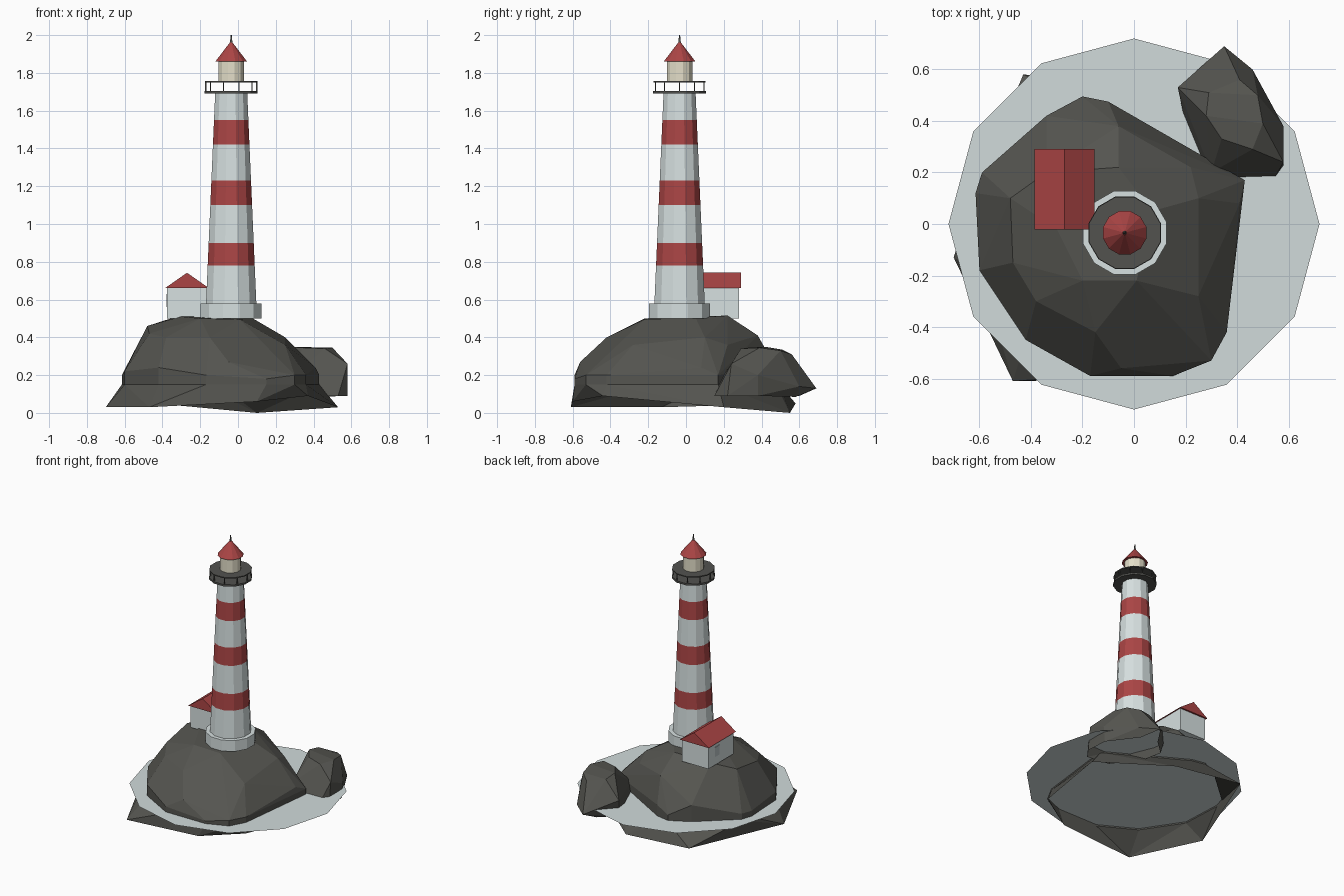
import bpy, bmesh, math
from mathutils import Vector

old = bpy.data.objects.get("Cube")
if old:
    bpy.data.objects.remove(old, do_unlink=True)


def material(name, rgb):
    mat = bpy.data.materials.new(name)
    mat.use_nodes = True
    color = (*rgb, 1)
    mat.diffuse_color = color
    bsdf = next(n for n in mat.node_tree.nodes if n.type == "BSDF_PRINCIPLED")
    bsdf.inputs["Base Color"].default_value = color
    bsdf.inputs["Roughness"].default_value = 0.9
    return mat


WHITE = material("white paint", (0.68, 0.75, 0.75))
RED = material("red paint", (0.41, 0.06, 0.06))
ROCK = material("dark rock", (0.09, 0.09, 0.08))
IRON = material("dark iron", (0.085, 0.085, 0.078))
WATER = material("pale water", (0.64, 0.71, 0.71))
CREAM = material("cream lantern", (0.78, 0.74, 0.59))
GLASS = material("grey window", (0.5, 0.56, 0.58))

SIDES = 12
POSTS = 10
CENTER = Vector((-0.036, -0.034, 0))


def ring_point(radius, z, turn):
    """Point on a ring around the tower axis, turn counted in full circles."""
    a = math.tau * turn
    return CENTER + Vector((radius * math.cos(a), radius * math.sin(a), z))


def finish(name, bm, *mats):
    mesh = bpy.data.meshes.new(name)
    bm.to_mesh(mesh)
    bm.free()
    for mat in mats:
        mesh.materials.append(mat)
    obj = bpy.data.objects.new(name, mesh)
    bpy.context.collection.objects.link(obj)
    return obj


def lathe(name, profile, mats, rule=lambda k: 0):
    """Turn (radius, z) pairs into a capped faceted solid."""
    bm = bmesh.new()
    rings = [[bm.verts.new(ring_point(r, z, (i + 0.5) / SIDES)) for i in range(SIDES)]
             for r, z in profile]
    for k, (low, high) in enumerate(zip(rings, rings[1:])):
        for i in range(SIDES):
            j = (i + 1) % SIDES
            bm.faces.new((low[i], low[j], high[j], high[i])).material_index = rule(k)
    bm.faces.new(rings[0][::-1])
    bm.faces.new(rings[-1])
    return finish(name, bm, *mats)


def box(name, low, high, mat):
    bm = bmesh.new()
    bmesh.ops.create_cube(bm, size=1)
    for v in bm.verts:
        v.co = [(a + b) / 2 + c * (b - a) for a, b, c in zip(low, high, v.co)]
    return finish(name, bm, mat)


def boulder(name, points, open_top=False):
    """Faceted shell around the points, open underneath."""
    bm = bmesh.new()
    for p in points:
        bm.verts.new(p)
    hull = bmesh.ops.convex_hull(bm, input=bm.verts)
    spare = {g for g in hull["geom_interior"] + hull["geom_unused"] if isinstance(g, bmesh.types.BMVert)}
    bmesh.ops.delete(bm, geom=list(spare), context="VERTS")
    bmesh.ops.recalc_face_normals(bm, faces=bm.faces)
    gone = [f for f in bm.faces if f.normal.z < -0.7 or (open_top and f.normal.z > 0.95)]
    bmesh.ops.delete(bm, geom=gone, context="FACES")
    bmesh.ops.dissolve_limit(bm, angle_limit=math.radians(6), verts=bm.verts, edges=bm.edges)
    return finish(name, bm, ROCK)


# Island: flared skirt under water, then shoulders and plateau above
rim = [(-.7, -.13, .03), (-.47, -.61, .03), (.1, -.6, .06), (.37, -.44, .09),
       (.43, 0, .09), (.53, .2, .03), (.1, .55, 0), (-.43, .58, .05)]
waterline = [(-.615, .12, .2), (-.59, .2, .2), (-.6, -.18, .22), (-.42, -.45, .24),
             (-.17, -.59, .2), (.15, -.59, .18), (.3, -.53, .2), (.36, -.42, .2),
             (.43, .17, .2), (.41, .08, .24), (-.34, .42, .28), (-.2, .495, .2), (-.1, .475, .24)]
crown = [(-.48, .1, .46), (-.47, -.15, .42), (-.38, -.3, .4), (-.15, -.42, .4), (-.05, -.56, .27),
         (.25, -.28, .36), (.25, .1, .4), (.22, .22, .36), (-.06, .38, .41),
         (-.34, .2, .505), (-.06, .22, .515), (.07, .05, .505), (.01, -.22, .495),
         (-.2, -.22, .5), (-.3, -.02, .51)]
shore = [(x, y, .15) for x, y, z in waterline]
boulder("island_skirt", rim + shore, open_top=True)
boulder("island_rock", shore + waterline + crown)

# Small rock beside the island
boulder("side_rock", [
    (.35, .69, .13), (.17, .53, .22), (.21, .34, .1), (.3, .2, .2), (.36, .17, .09), (.53, .15, .09),
    (.58, .22, .09), (.58, .24, .26), (.58, .38, .2), (.57, .38, .09), (.46, .6, .14), (.43, .58, .085),
    (.19, .5, .09), (.3, .6, .09), (.29, .51, .335), (.41, .56, .31), (.48, .5, .33),
    (.5, .39, .345), (.46, .29, .34), (.34, .33, .345), (.28, .42, .35)])

# Water sheet
bm = bmesh.new()
bmesh.ops.create_circle(bm, cap_ends=True, segments=SIDES, radius=0.72)
for v in bm.verts:
    v.co.z = 0.16
finish("water_sheet", bm, WATER)

# Tower with three painted bands
lathe("tower_plinth", [(0.167, 0.5), (0.167, 0.58)], [WHITE])
heights = [0.5, 0.78, 0.90, 1.10, 1.23, 1.42, 1.55, 1.7]
lathe("tower", [(0.164 - 0.045 * z, z) for z in heights], [WHITE, RED], lambda k: k % 2)

# Gallery between two thin decks
lathe("gallery_floor", [(0.145, 1.692), (0.145, 1.705)], [IRON])
lathe("gallery_upper_deck", [(0.143, 1.75), (0.143, 1.757)], [IRON])
for i in range(POSTS):
    p = ring_point(0.135, 1.7, i / POSTS)
    h = Vector((0.003, 0.003, 0))
    box("gallery_post", p - h, p + h + Vector((0, 0, 0.055)), IRON)

# Lantern room, roof and spike
lathe("lantern_room", [(0.07, 1.757), (0.07, 1.862)], [CREAM])
lathe("lantern_roof", [(0.087, 1.86), (0.008, 1.96)], [RED])
lathe("roof_spike", [(0.009, 1.95), (0.006, 1.97), (0.003, 2.0)], [IRON])

# Keeper's house
box("house_walls", (-0.376, -0.01, 0.5), (-0.164, 0.28, 0.662), WHITE)
bm = bmesh.new()
ends = [[bm.verts.new((x, y, z)) for x, z in ((-0.387, 0.66), (-0.153, 0.66), (-0.27, 0.742))]
        for y in (-0.022, 0.292)]
bm.faces.new(ends[0])
bm.faces.new(ends[1][::-1])
for i in range(3):
    j = (i + 1) % 3
    bm.faces.new((ends[0][j], ends[0][i], ends[1][i], ends[1][j]))
bmesh.ops.recalc_face_normals(bm, faces=bm.faces)
finish("house_roof", bm, RED)
box("house_window", (-0.379, 0.155, 0.56), (-0.374, 0.205, 0.63), GLASS)
